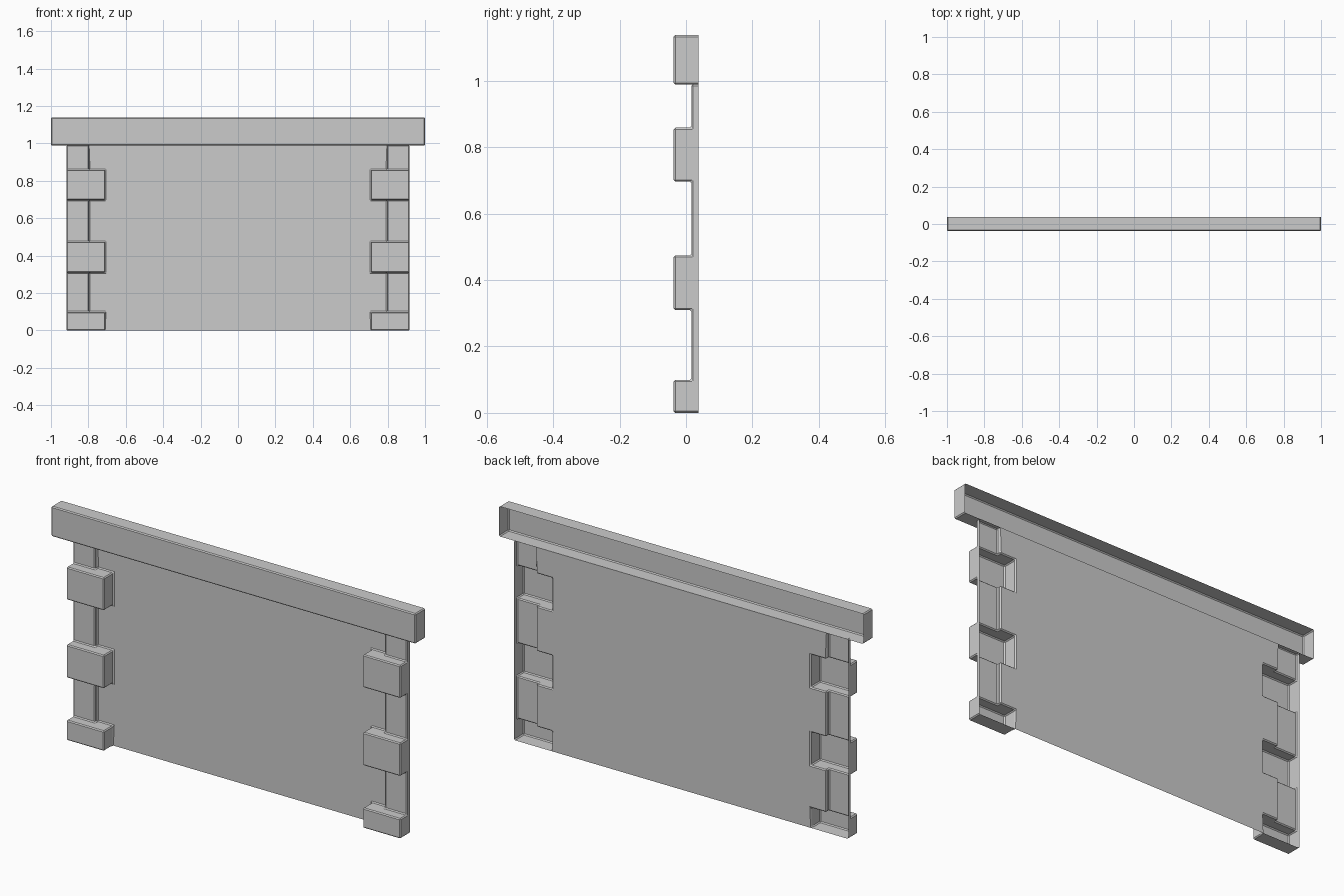
import bpy, bmesh

if "Cube" in bpy.data.objects:
    bpy.data.objects.remove(bpy.data.objects["Cube"])

BACK, PILASTER, STONE = 0.037, 0.016, -0.037


def finish(bm, name, mirror=False):
    """Weld, face the shell towards the front, then chamfer its edges."""
    bmesh.ops.remove_doubles(bm, verts=bm.verts, dist=1e-5)
    bmesh.ops.recalc_face_normals(bm, faces=bm.faces)
    bm.normal_update()
    front = max((f for f in bm.faces if abs(f.normal.y) > 0.9), key=lambda f: f.calc_area())
    if front.normal.y > 0:
        bmesh.ops.reverse_faces(bm, faces=bm.faces)
    me = bpy.data.meshes.new(name)
    bm.to_mesh(me)
    bm.free()
    ob = bpy.data.objects.new(name, me)
    bpy.context.collection.objects.link(ob)
    if mirror:
        ob.modifiers.new("mirror", 'MIRROR').use_axis[0] = True
    bev = ob.modifiers.new("chamfer", 'BEVEL')
    bev.width, bev.segments = 0.005, 1
    bev.limit_method = 'ANGLE'
    return ob


# Wall panel with corner pilasters and quoin stones: one open-backed stepped shell
xs = [0, 0.71, 0.796, 0.917]
zs = [0, 0.099, 0.31, 0.474, 0.697, 0.859, 0.99]
levels = [STONE, PILASTER, BACK]


def depth(i, j):
    if not (0 <= i < 3 and 0 <= j < 6) or i == 0:
        return BACK
    if j % 2 == 0:
        return STONE
    return PILASTER if i == 2 else BACK


bm = bmesh.new()


def quad(*pts):
    bm.faces.new([bm.verts.new(p) for p in pts])


def steps(a, b):
    lo, hi = sorted((a, b))
    return [(p, q) for p, q in zip(levels, levels[1:]) if lo <= p and q <= hi]


for i in range(3):
    for j in range(6):
        y = depth(i, j)
        quad((xs[i], y, zs[j]), (xs[i + 1], y, zs[j]), (xs[i + 1], y, zs[j + 1]), (xs[i], y, zs[j + 1]))
        # side step towards the next column
        for p, q in steps(y, depth(i + 1, j)):
            x = xs[i + 1]
            quad((x, p, zs[j]), (x, q, zs[j]), (x, q, zs[j + 1]), (x, p, zs[j + 1]))
        # step towards the row below
        for p, q in steps(y, depth(i, j - 1)):
            z = zs[j]
            quad((xs[i], p, z), (xs[i + 1], p, z), (xs[i + 1], q, z), (xs[i], q, z))
# close the pilaster top under the beam
for p, q in steps(PILASTER, BACK):
    quad((xs[2], p, zs[6]), (xs[3], p, zs[6]), (xs[3], q, zs[6]), (xs[2], q, zs[6]))
finish(bm, "wall_with_corner_stones", mirror=True)

# Top beam: box with an open back
bm = bmesh.new()
bmesh.ops.create_cube(bm, size=1)
for v in bm.verts:
    v.co = (v.co.x * 2, v.co.y * 0.074, v.co.z * 0.149 + 1.0635)
bm.normal_update()
bmesh.ops.delete(bm, geom=[f for f in bm.faces if f.normal.y > 0.9], context='FACES')
finish(bm, "top_beam")
